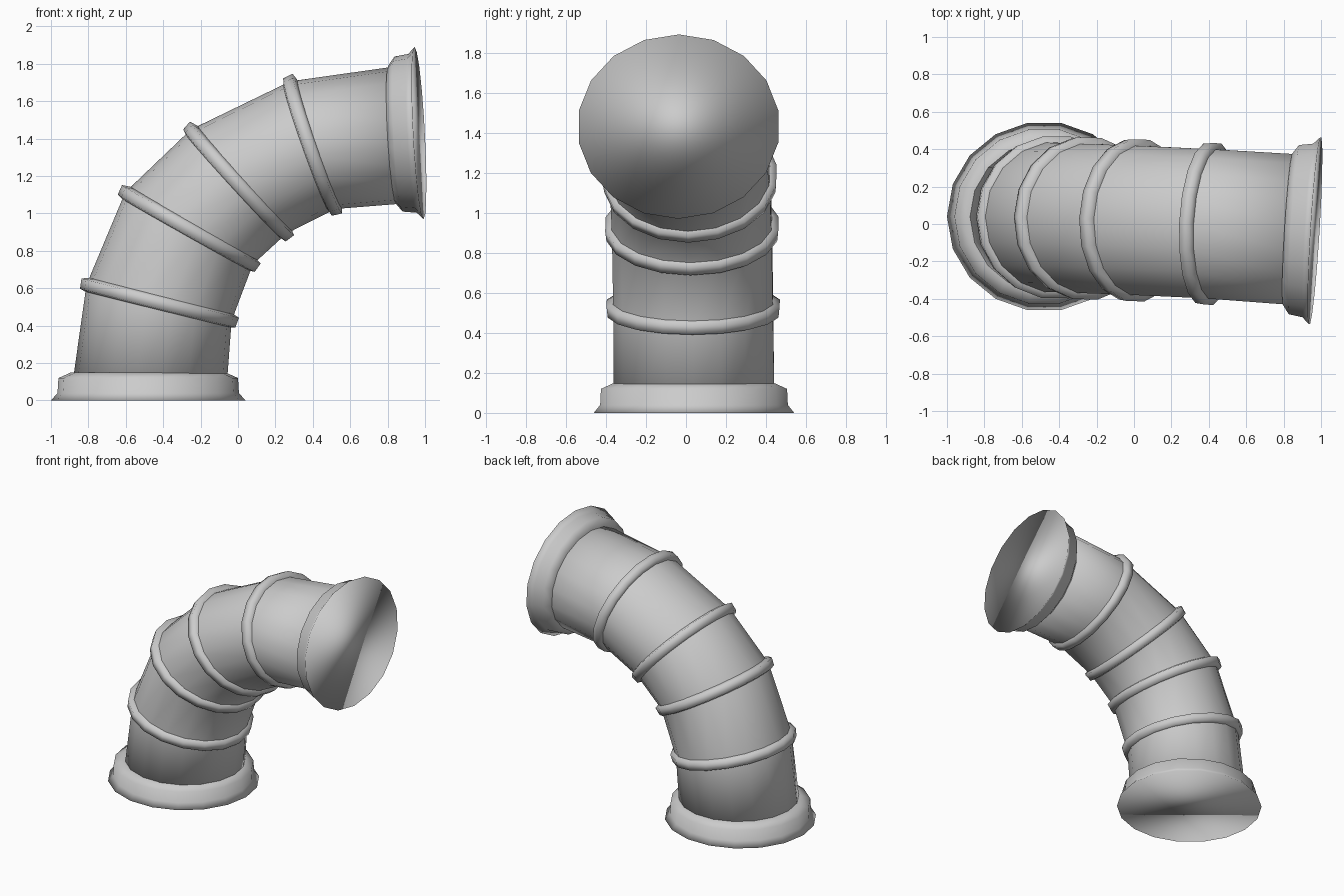
import bpy, bmesh
from math import sin, cos, radians, pi
from mathutils import Vector

if "Cube" in bpy.data.objects:
    bpy.data.objects.remove(bpy.data.objects["Cube"])

SIDES = 18


def frame(tilt):
    # axis, in-plane and sideways directions; the bend also yaws slightly
    t, y = radians(tilt), radians(-3.5 * tilt / 87)
    h = Vector((cos(y), sin(y), 0))
    z = Vector((0, 0, 1))
    return h * sin(t) + z * cos(t), h * cos(t) - z * sin(t), Vector((-sin(y), cos(y), 0))


def loft(name, stations):
    # each station: centre, tilt, in-plane radius, sideways radius, offset along axis
    bm = bmesh.new()
    rings = []
    for c, tilt, ru, rv, off in stations:
        a, u, v = frame(tilt)
        p = Vector(c) + a * off
        rings.append([bm.verts.new(p + u * ru * cos(2 * pi * i / SIDES)
                                   + v * rv * sin(2 * pi * i / SIDES)) for i in range(SIDES)])
    for r, s in zip(rings, rings[1:]):
        for i in range(SIDES):
            j = (i + 1) % SIDES
            bm.faces.new((r[i], r[j], s[j], s[i]))
    bm.faces.new(rings[0][::-1])
    bm.faces.new(rings[-1])
    bmesh.ops.recalc_face_normals(bm, faces=bm.faces[:])
    me = bpy.data.meshes.new(name)
    bm.to_mesh(me)
    bm.free()
    for f in me.polygons:
        f.use_smooth = True
    ob = bpy.data.objects.new(name, me)
    bpy.context.collection.objects.link(ob)
    return ob


BASE, END = (-0.48, 0.04, 0), (0.968, -0.037, 1.43)

# joint centre, tilt, tube radii (in-plane, sideways)
joints = [((-0.422, 0.036, 0.523), 14, 0.400, 0.405),
          ((-0.262, 0.030, 0.920), 29.5, 0.392, 0.405),
          ((0.003, 0.020, 1.170), 47.5, 0.378, 0.405),
          ((0.400, 0.001, 1.365), 70.5, 0.362, 0.405)]

# bent tube
loft("pipe_elbow", [(BASE, 0, 0.415, 0.408, 0.02)]
     + [(c, t, ru, rv, 0) for c, t, ru, rv in joints]
     + [(END, 87, 0.37, 0.41, -0.02)])

# raised bands at each joint
for n, (c, t, ru, rv) in enumerate(joints):
    loft(f"joint_band_{n + 1}", [(c, t, ru + dr, rv + dr, off) for dr, off in
                                 ((-0.01, -0.04), (0.028, -0.03), (0.034, 0.025), (-0.01, 0.04))])

# flared collars at both openings
loft("base_collar", [(BASE, 0, ru, rv, o) for ru, rv, o in
                     ((0.52, 0.508, 0), (0.485, 0.476, 0.04),
                      (0.48, 0.472, 0.12), (0.413, 0.405, 0.15))])
loft("end_collar", [(END, 87, ru, rv, o) for ru, rv, o in
                    ((0.37, 0.41, -0.145), (0.415, 0.460, -0.11),
                     (0.425, 0.472, -0.035), (0.461, 0.507, 0))])
